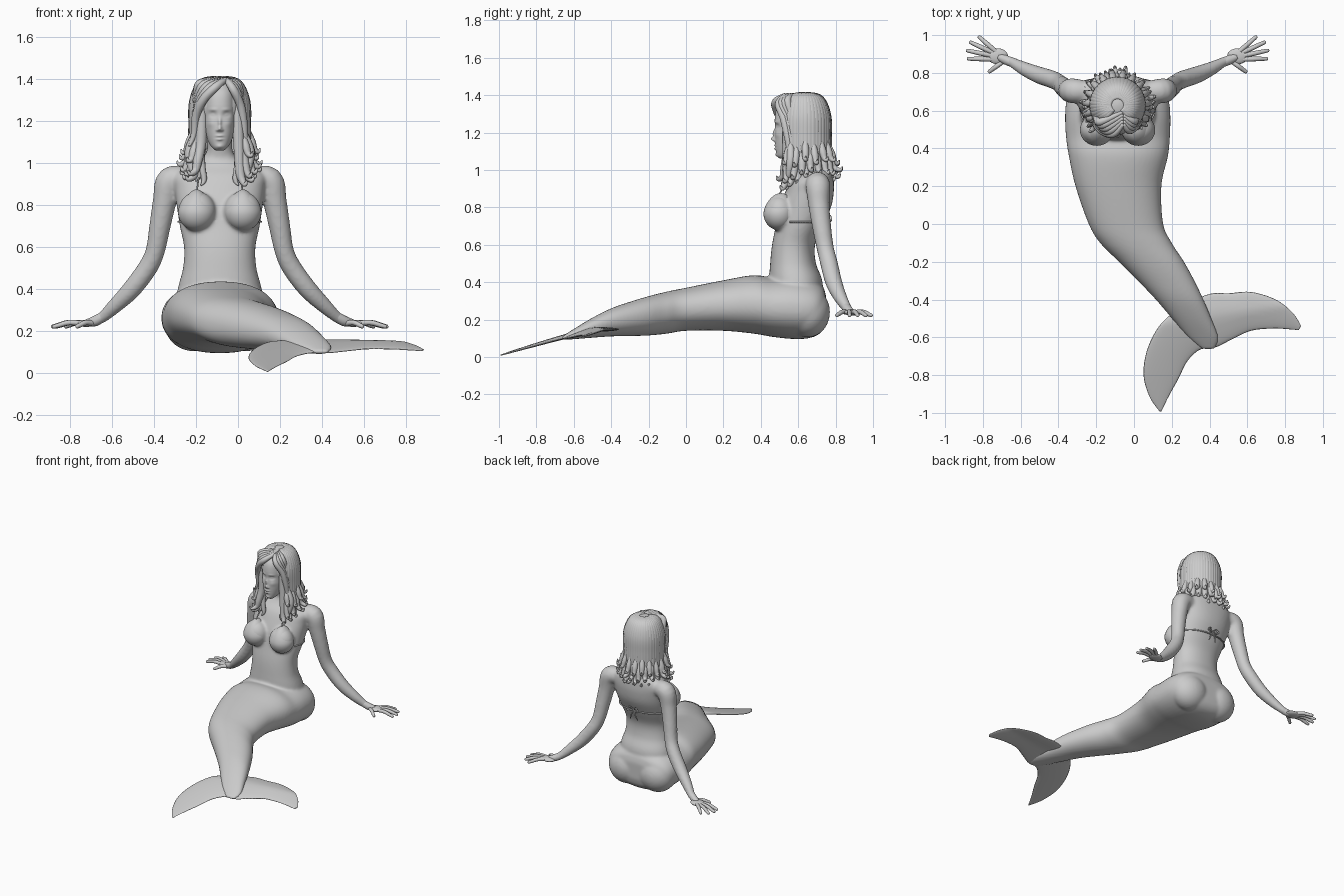
import bpy, bmesh, math, random
from mathutils import Vector, Matrix

random.seed(4)
CX = -0.087          # symmetry plane of the upper body
TAU = 2 * math.pi


def smooth_rows(rows, sub):
    """Catmull-Rom interpolation of equally long tuples."""
    out, n = [], len(rows)
    for i in range(n - 1):
        p = [rows[max(i - 1, 0)], rows[i], rows[i + 1], rows[min(i + 2, n - 1)]]
        for s in range(sub):
            t = s / sub
            out.append([0.5 * (2 * b + (c - a) * t + (2*a - 5*b + 4*c - d) * t*t + (3*b - a - 3*c + d) * t**3)
                        for a, b, c, d in zip(*p)])
    return out + [list(rows[-1])]


def skin(name, rings):
    """Closed surface through rings of points."""
    bm = bmesh.new()
    vs = [[bm.verts.new(p) for p in r] for r in rings]
    n = len(rings[0])
    for r0, r1 in zip(vs, vs[1:]):
        for j in range(n):
            bm.faces.new((r0[j], r0[(j + 1) % n], r1[(j + 1) % n], r1[j]))
    bm.faces.new(vs[0])
    bm.faces.new(vs[-1])
    bmesh.ops.recalc_face_normals(bm, faces=bm.faces)
    for f in bm.faces:
        f.smooth = True
    me = bpy.data.meshes.new(name)
    bm.to_mesh(me)
    bm.free()
    ob = bpy.data.objects.new(name, me)
    bpy.context.collection.objects.link(ob)
    return ob


def loft(name, secs, axis, sub=6, n=48, e=2.2):
    """Superellipse sections (t, x0, x1, b0, b1) stacked along y or z."""
    rings = []
    for t, a0, a1, b0, b1 in smooth_rows(secs, sub):
        ring = []
        for k in range(n):
            c, s = math.cos(TAU * k / n), math.sin(TAU * k / n)
            a = (a0 + a1) / 2 + (a1 - a0) / 2 * math.copysign(abs(c) ** (2 / e), c)
            b = (b0 + b1) / 2 + (b1 - b0) / 2 * math.copysign(abs(s) ** (2 / e), s)
            ring.append((a, b, t) if axis == 'z' else (a, t, b))
        rings.append(ring)
    return skin(name, rings)


def sweep(name, pts, side=1, sub=5, n=10):
    """Round tube through (offset from symmetry plane, y, z, radius)."""
    rows = smooth_rows(pts, sub)
    ps = [Vector((CX + side * r[0], r[1], r[2])) for r in rows]
    rings, u, last = [], None, None
    for i, p in enumerate(ps):
        t = (ps[min(i + 1, len(ps) - 1)] - ps[max(i - 1, 0)]).normalized()
        u = t.orthogonal().normalized() if u is None else last.rotation_difference(t) @ u
        last, w = t, t.cross(u)
        rad = max(rows[i][3], 0.001)
        rings.append([p + rad * (math.cos(TAU * k / n) * u + math.sin(TAU * k / n) * w) for k in range(n)])
    return skin(name, rings)


def ball(name, off, y, z, r, side=1):
    rings = []
    for i in range(21):
        a = math.pi * (0.01 + 0.98 * i / 20)
        rings.append([(CX + side * off + r[0] * math.sin(a) * math.cos(TAU * k / 32),
                       y + r[1] * math.sin(a) * math.sin(TAU * k / 32), z + r[2] * math.cos(a)) for k in range(32)])
    return skin(name, rings)


def join(name, obs):
    bpy.ops.object.select_all(action='DESELECT')
    for o in obs:
        o.select_set(True)
    bpy.context.view_layer.objects.active = obs[0]
    bpy.ops.object.join()
    obs[0].name = name
    return obs[0]


# Tail: sections along y (y, x0, x1, z0, z1)
tail = loft("tail", [
    (.75, -.22, .05, .20, .32), (.735, -.29, .12, .15, .37), (.70, -.34, .165, .115, .40),
    (.64, -.36, .187, .098, .42), (.56, -.365, .193, .097, .43), (.46, -.36, .19, .108, .425),
    (.36, -.345, .18, .125, .437), (.20, -.31, .145, .14, .41), (0, -.24, .155, .14, .37),
    (-.1, -.18, .20, .125, .35), (-.2, -.08, .265, .115, .325), (-.3, .02, .32, .112, .295),
    (-.4, .115, .368, .11, .26), (-.5, .20, .41, .103, .21), (-.6, .285, .447, .095, .15),
    (-.665, .36, .43, .09, .108)], 'y')

# Torso and neck: sections along z (z, half width, front y, back y)
torso_secs = [
    (.25, .22, .47, .73), (.40, .20, .447, .73), (.50, .175, .45, .695), (.60, .17, .46, .69),
    (.70, .19, .48, .73), (.80, .205, .50, .775), (.88, .215, .53, .79), (.94, .22, .56, .79),
    (.985, .17, .60, .785), (1.02, .09, .62, .76), (1.06, .062, .615, .735), (1.12, .058, .60, .72),
    (1.20, .05, .60, .70)]
parts = [loft("torso", [(z, CX - w, CX + w, f, b) for z, w, f, b in torso_secs], 'z'), tail]

# Arms, buttocks and breasts on both sides
arm = [(.15, .70, .925, .055), (.235, .705, .918, .066), (.262, .71, .82, .057), (.285, .725, .70, .051),
       (.308, .745, .58, .046), (.345, .765, .50, .047), (.42, .79, .40, .045), (.50, .825, .32, .036),
       (.565, .86, .262, .026), (.61, .875, .243, .024)]
for s in (-1, 1):
    parts += [sweep("arm", arm, s, n=24), ball("buttock", .125, .65, .24, (.14, .12, .135), s),
              ball("breast", .108, .50, .77, (.09, .08, .095), s)]
body = join("body", parts)
m = body.modifiers.new("merge", 'REMESH')
m.mode, m.voxel_size, m.use_smooth_shade = 'VOXEL', 0.009, True
m = body.modifiers.new("soften", 'SMOOTH')
m.factor, m.iterations = 0.5, 9

# Hands: palm, four fingers and thumb
fingers = [((.635, .905), (.738, .995)), ((.655, .905), (.785, .965)), ((.66, .89), (.803, .92)),
           ((.655, .872), (.797, .875)), ((.60, .865), (.685, .802))]
for s, label in ((-1, "right"), (1, "left")):
    obs = [ball("palm", .635, .888, .238, (.055, .042, .017), s),
           sweep("wrist", [(.55, .85, .275, .022), (.59, .868, .25, .025), (.63, .885, .24, .018)], s, n=16)]
    for (ax, ay), (bx, by) in fingers:
        p = [(ax + (bx - ax) * t, ay + (by - ay) * t, z, r) for t, z, r in
             ((0, .238, .013), (.45, .241, .0125), (.8, .228, .011), (.96, .222, .009), (1, .221, .003))]
        obs.append(sweep("finger", p, s))
    join(label + "_hand", obs)

# Tail fluke: ribs from leading edge to trailing edge
ribs = [(.135, -.992, .145, -.992), (.08, -.91, .185, -.91), (.05, -.79, .235, -.82), (.075, -.65, .28, -.73),
        (.15, -.52, .34, -.67), (.27, -.43, .40, -.655), (.40, -.37, .44, -.65), (.50, -.367, .52, -.61),
        (.62, -.36, .62, -.565), (.75, -.40, .74, -.553), (.84, -.47, .83, -.558), (.885, -.54, .872, -.562)]
rings, rows = [], smooth_rows(ribs, 5)
for i, (ax, ay, bx, by) in enumerate(rows):
    ring, thick = [], .003 + .011 * math.sin(math.pi * i / (len(rows) - 1))
    for k in range(24):
        u = (1 - math.cos(TAU * k / 24)) / 2
        x, y = ax + (bx - ax) * u, ay + (by - ay) * u
        z = min(.31 - .042 * x + .297 * y, .148)
        ring.append((x, y, z + thick * math.sin(TAU * k / 24)))
    rings.append(ring)
skin("fluke", rings)

# Head: lofted, then facial features pushed in or out
head = loft("head", [(z, CX - w, CX + w, f, b) for z, w, f, b in (
    (1.06, .018, .503, .54), (1.075, .036, .487, .58), (1.10, .053, .481, .63), (1.14, .068, .477, .67),
    (1.18, .077, .475, .70), (1.22, .081, .477, .72), (1.28, .082, .475, .73), (1.34, .075, .49, .72),
    (1.39, .05, .54, .68))], 'z', 11, 128, 2.25)
features = [  # offset, z, width, height, push forward
    (0, 1.165, .010, .011, .020), (0, 1.195, .008, .022, .012), (.011, 1.158, .007, .006, .008),
    (.033, 1.233, .017, .012, -.012), (.033, 1.232, .011, .006, .006), (.033, 1.256, .020, .006, .004),
    (0, 1.131, .016, .005, .007), (0, 1.114, .014, .006, .008), (0, 1.1225, .019, .002, -.004),
    (0, 1.08, .016, .010, .006), (.045, 1.19, .018, .018, .004)]
for v in head.data.vertices:
    if v.co.y < .57:
        dx, z = abs(v.co.x - CX), v.co.z
        v.co.y -= sum(a * math.exp(-((dx - fx) / sx) ** 2 - ((z - fz) / sz) ** 2) for fx, fz, sx, sz, a in features)

# Hair: cap, locks falling all round, and a swept fringe
hair = [ball("cap", 0, .63, 1.275, (.128, .138, .138))]
for i in range(34):
    a = .80 + (TAU - 1.6) * i / 33
    sx, sy = math.sin(a), -math.cos(a)
    layer = i % 2
    j = random.uniform(-.012, .012)
    front = max(0, -sy)
    end = .955 - .07 * front + .035 * layer + j
    prof = [(.03, 1.405, .012), (.085, 1.375, .026), (.118, 1.29, .029), (.121, 1.18, .029),
            (.126, 1.09, .026), (.135 + .012 * layer, end + .06, .023), (.152 + .01 * layer, end + .015, .017),
            (.176 + j + .012 * layer, end, .011), (.188 + j + .012 * layer, end + .018, .003)]
    hair.append(sweep("lock", [(r * sx, .63 + r * sy, z, t) for r, z, t in prof]))
for i in range(14):   # short outer curls
    a = .95 + (TAU - 1.9) * i / 13
    sx, sy, z = math.sin(a), -math.cos(a), random.uniform(1.01, 1.06)
    hair.append(sweep("curl", [(r * sx, .63 + r * sy, z + h, t) for r, h, t in (
        (.125, .12, .012), (.15, .05, .02), (.165, .01, .016), (.185, 0, .010), (.192, .018, .003))]))
for k in range(5):
    d = .016 * k
    hair.append(sweep("fringe", [(.03, .53 + d, 1.40, .012), (-.02 - d, .478 + d, 1.363 + d / 3, .020),
                                 (-.075 - d / 2, .488 + d, 1.307 + d / 2, .021), (-.112, .525 + d, 1.23, .020),
                                 (-.122, .545 + d, 1.14, .016), (-.145, .54 + d, 1.08, .004)]))
for k in range(4):
    d = .016 * k
    hair.append(sweep("fringe", [(.03, .53 + d, 1.40, .012), (.062 + d / 2, .495 + d, 1.355 + d / 3, .020),
                                 (.098, .52 + d, 1.28, .020), (.114, .54 + d, 1.19, .019),
                                 (.12, .55 + d, 1.12, .015), (.14, .545 + d, 1.07, .004)]))
for s in (-1, 1):     # long locks resting on the chest
    for k in range(3):
        x = .085 + .025 * k
        hair.append(sweep("front_lock", [(.105, .56, 1.16, .018), (x + .01, .56, 1.06, .022), (x, .55, .98, .018),
                                         (x - .01, .545, .92 + .02 * k, .013), (x + .005, .535, .895 + .02 * k, .003)], s))
join("hair", hair)

# Bikini top: cups tapering to the neck straps, back band and bow
top = []
for s in (-1, 1):
    cup = ball("cup", 0, 0, 0, (.089, .084, .09))
    for v in cup.data.vertices:
        v.co.x -= CX
        h = max(v.co.z / .09, 0)
        v.co = (CX + s * (.11 + v.co.x * (1 - .35 * h * h)), .498 + v.co.y + .01 * h, .768 + v.co.z * (1 + .2 * h))
    top += [cup, sweep("neck_strap", [(.108, .50, .872, .004), (.10, .535, .93, .004), (.085, .58, .99, .004),
                                      (.072, .65, 1.045, .004), (.045, .73, 1.06, .004), (0, .75, 1.06, .004)], s, n=6),
            sweep("bow_loop", [(0, .757, .735, .004), (.025, .77, .755, .005), (.045, .775, .735, .006),
                               (.025, .77, .725, .005), (0, .757, .735, .004)], s, n=6),
            sweep("bow_end", [(0, .757, .735, .004), (.015, .765, .70, .005), (.03, .755, .66, .003)], s, n=6)]
band = []
for i in range(25):
    a = math.radians(-25 + 230 * i / 24)
    c, w = math.cos(a), math.sin(a)
    band.append((.197 * math.copysign(abs(c) ** .91, c), .615 + .133 * math.copysign(abs(w) ** .91, w), .722, .005))
top.append(sweep("band", band, sub=2, n=6))
join("bikini_top", top)
